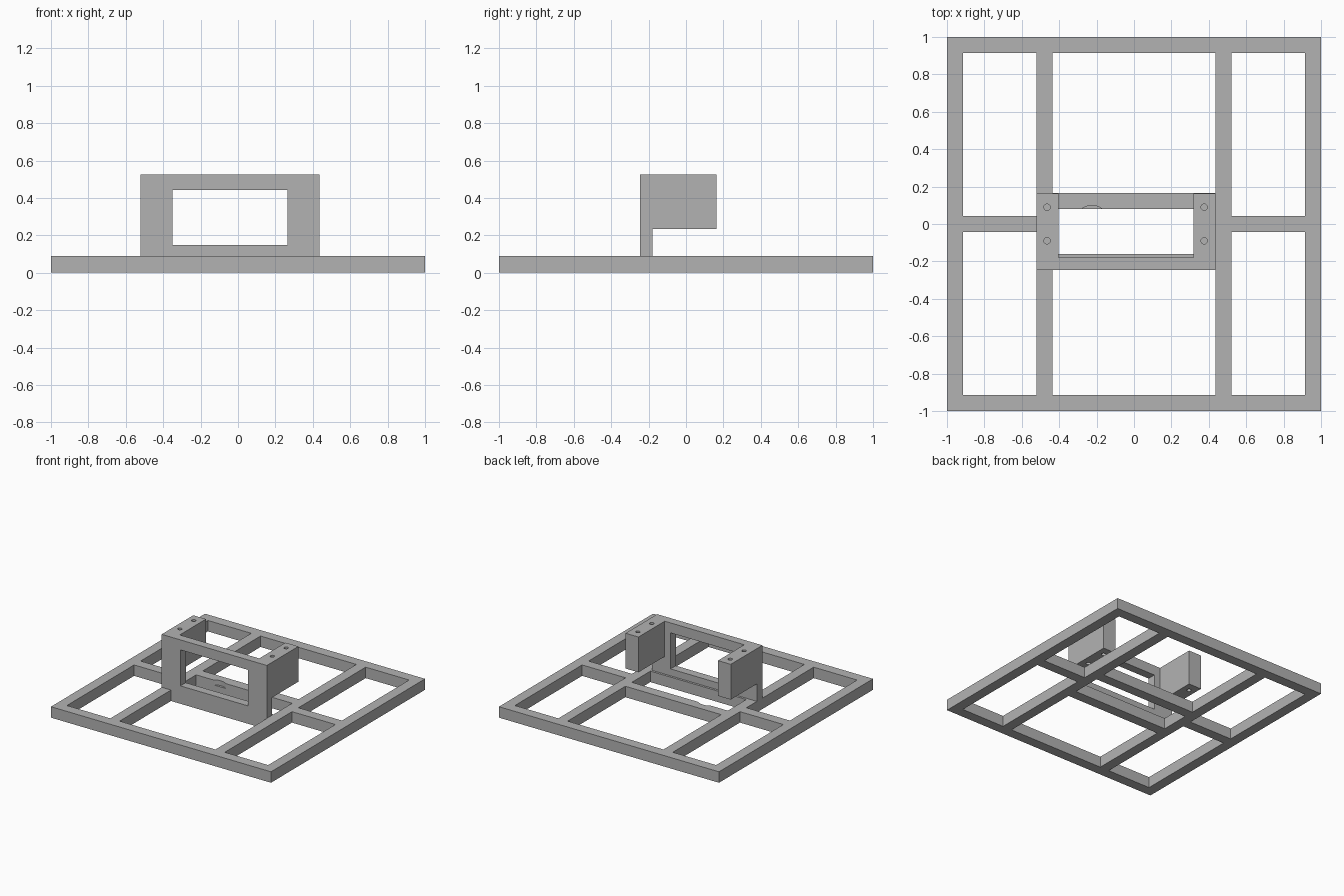
import bpy
from mathutils import Vector

cube = bpy.data.objects.get("Cube")
if cube:
    bpy.data.objects.remove(cube, do_unlink=True)

grey = bpy.data.materials.new("plain grey")
grey.use_nodes = True
grey.diffuse_color = (0.45, 0.45, 0.45, 1)
grey.node_tree.nodes["Principled BSDF"].inputs["Base Color"].default_value = (0.45, 0.45, 0.45, 1)


def box(name, x, y, z):
    """Box from (min, max) ranges on each axis."""
    centre = Vector([(a + b) / 2 for a, b in (x, y, z)])
    bpy.ops.mesh.primitive_cube_add(size=1, location=centre)
    ob = bpy.context.object
    ob.name = name
    ob.scale = [b - a for a, b in (x, y, z)]
    bpy.ops.object.transform_apply(location=True, rotation=True, scale=True)
    ob.data.materials.append(grey)
    return ob


def cylinder(name, x, y, z, radius, sides):
    """Upright cylinder over a z range."""
    bpy.ops.mesh.primitive_cylinder_add(vertices=sides, radius=radius, depth=z[1] - z[0],
                                        location=(x, y, sum(z) / 2))
    ob = bpy.context.object
    ob.name = name
    ob.data.materials.append(grey)
    return ob


def cut(target, cutter):
    """Subtract the cutter and remove it."""
    mod = target.modifiers.new("cut", "BOOLEAN")
    mod.operation = "DIFFERENCE"
    mod.solver = "EXACT"
    mod.object = cutter
    bpy.ops.object.select_all(action="DESELECT")
    target.select_set(True)
    bpy.context.view_layer.objects.active = target
    bpy.ops.object.modifier_apply(modifier=mod.name)
    bpy.data.objects.remove(cutter, do_unlink=True)


# Base frame: a flat square with openings that leave the bars
TOP = 0.09
EDGE = 0.915
base = box("base_frame", (-1, 1), (-1, 1), (0, TOP))
through = (-0.1, 0.2)
for side in (-1, 1):
    xs = sorted((side * 0.52, side * EDGE))
    for end in (-1, 1):
        cut(base, box("opening", xs, sorted((end * 0.042, end * EDGE)), through))
for ys in ((-EDGE, -0.247), (-0.16, 0.08), (0.165, EDGE)):
    cut(base, box("opening", (-0.436, 0.436), ys, through))

# Shallow round scoop in the inner edge of the rear cross bar
cut(base, cylinder("scoop", -0.225, 0.007, (0.05, 0.2), 0.092, 48))

# Raised bracket: front plate with a window and two side blocks
bracket = box("bracket", (-0.521, 0.435), (-0.247, 0.163), (TOP, 0.525))
cut(bracket, box("gap_between_blocks", (-0.405, 0.318), (-0.178, 1), (0, 1)))
cut(bracket, box("gap_under_blocks", (-1, 1), (-0.178, 1), (0, 0.235)))
cut(bracket, box("window", (-0.35, 0.265), (-1, 0), (0.147, 0.443)))

# Screw holes in the top and underside of each block
for x in (-0.465, 0.375):
    for y in (-0.09, 0.09):
        for z in ((0.44, 0.6), (0.2, 0.3)):
            cut(bracket, cylinder("screw_hole", x, y, z, 0.017, 24))

# Smooth the round cuts, keep the box edges sharp
for ob in (base, bracket):
    bpy.ops.object.select_all(action="DESELECT")
    ob.select_set(True)
    bpy.context.view_layer.objects.active = ob
    bpy.ops.object.shade_smooth_by_angle(angle=0.5)
